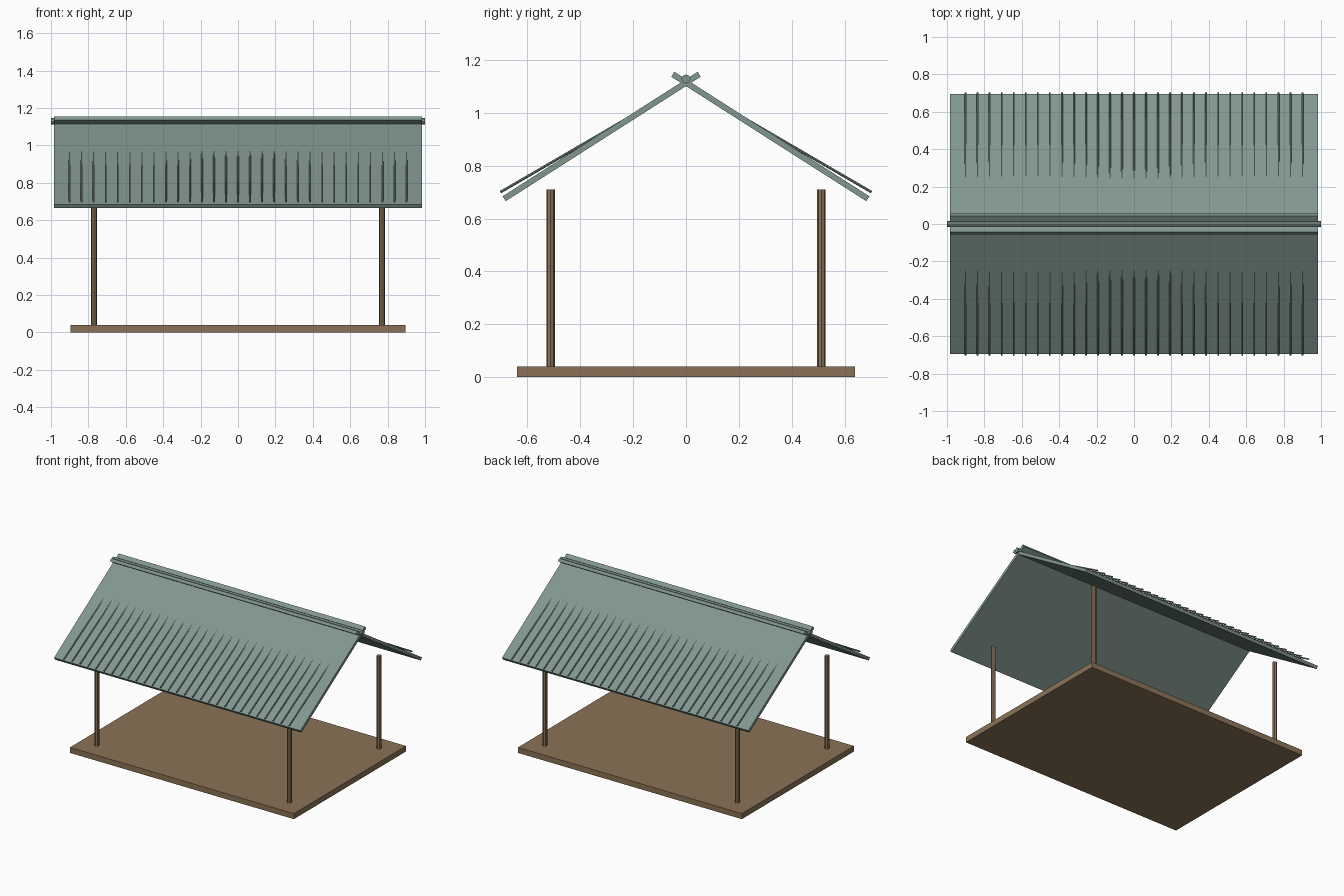
import bpy
import math
from mathutils import Vector

if "Cube" in bpy.data.objects:
    bpy.data.objects.remove(bpy.data.objects["Cube"])


def material(name, rgb):
    m = bpy.data.materials.new(name)
    m.diffuse_color = (*rgb, 1.0)
    m.use_nodes = True
    m.node_tree.nodes["Principled BSDF"].inputs["Base Color"].default_value = m.diffuse_color
    return m


wood = material("brown wood", (0.258, 0.171, 0.095))
slate = material("grey green roofing", (0.223, 0.305, 0.279))


def box(name, center, size, mat, tilt=0.0):
    bpy.ops.mesh.primitive_cube_add(size=1, location=center, rotation=(tilt, 0, 0))
    ob = bpy.context.object
    ob.name = name
    ob.scale = size
    ob.data.materials.append(mat)
    return ob


def rod(name, a, b, radius, mat, sides=8):
    a, b = Vector(a), Vector(b)
    d = b - a
    bpy.ops.mesh.primitive_cylinder_add(vertices=sides, radius=radius, depth=d.length,
                                        location=(a + b) / 2)
    ob = bpy.context.object
    ob.name = name
    ob.rotation_euler = d.to_track_quat('Z', 'Y').to_euler()
    ob.data.materials.append(mat)
    return ob


# Floor platform
box("floor", (0, 0, 0.02), (1.79, 1.28, 0.04), wood)

# Corner posts
for x in (-0.77, 0.77):
    for y in (-0.512, 0.512):
        rod("post", (x, y, 0.04), (x, y, 0.71), 0.016, wood)

# Two roof slabs crossing at the ridge, with slightly flatter ribs rising out of them
top_y, top_z, eave_y, eave_z = -0.05, 1.146, 0.688, 0.675
length = math.hypot(eave_y - top_y, top_z - eave_z)
pitch = math.atan2(top_z - eave_z, eave_y - top_y)
for s in (-1, 1):
    box("roof_slab", (0, s * (top_y + eave_y) / 2, (top_z + eave_z) / 2),
        (1.97, length, 0.022), slate, -s * pitch)
    for i in range(-14, 15):
        x = i * 0.0643
        rod("roof_rib", (x, s * 0.05, 1.079), (x, s * 0.702, 0.70), 0.005, slate)

# Ridge pole
rod("ridge_pole", (-1, 0, 1.128), (1, 0, 1.128), 0.017, slate)
